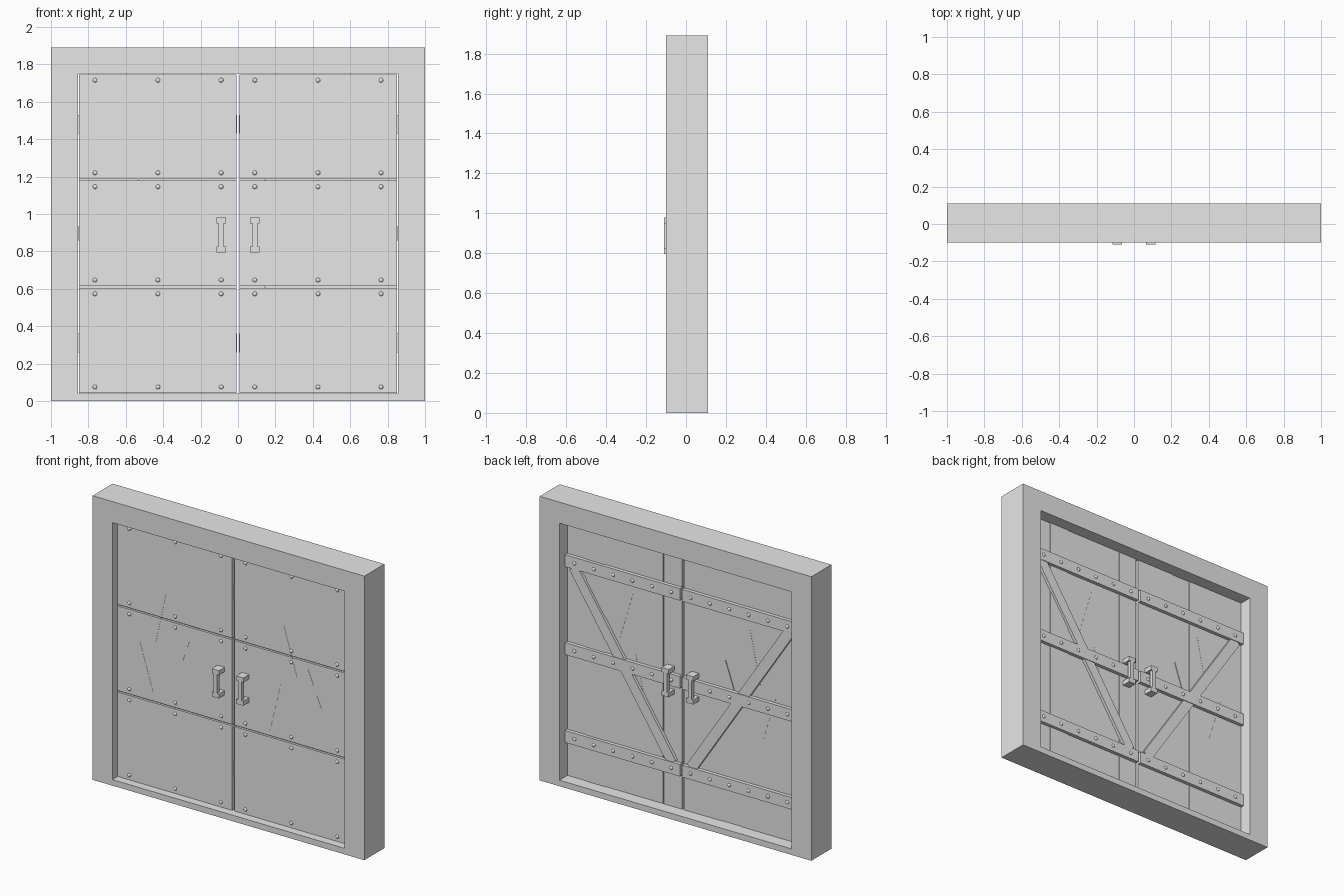
import bpy
import math
from mathutils import Matrix

cube = bpy.data.objects.get("Cube")
if cube:
    bpy.data.objects.remove(cube, do_unlink=True)

grey = bpy.data.materials.new("plain_grey")
grey.use_nodes = True
grey.diffuse_color = (0.8, 0.8, 0.8, 1)
grey.node_tree.nodes["Principled BSDF"].inputs["Base Color"].default_value = (0.8, 0.8, 0.8, 1)


def finish(name):
    obj = bpy.context.object
    obj.name = name
    obj.data.materials.append(grey)
    return obj


def box(name, x0, x1, y0, y1, z0, z1):
    bpy.ops.mesh.primitive_cube_add(size=1)
    obj = finish(name)
    obj.data.transform(Matrix.Diagonal((abs(x1 - x0), y1 - y0, z1 - z0, 1)))
    obj.location = ((x0 + x1) / 2, (y0 + y1) / 2, (z0 + z1) / 2)
    return obj


def beam(name, start, end, width, y0, y1):
    """Slanted board between two (x, z) points."""
    dx, dz = end[0] - start[0], end[1] - start[1]
    half = math.hypot(dx, dz) / 2
    obj = box(name, -width / 2, width / 2, y0, y1, -half, half)
    obj.location.x = (start[0] + end[0]) / 2
    obj.location.z = (start[1] + end[1]) / 2
    obj.rotation_euler.y = math.atan2(dx, dz)


def rivet(name, x, y, z):
    bpy.ops.mesh.primitive_uv_sphere_add(segments=12, ring_count=8, radius=0.012)
    obj = finish(name)
    obj.data.transform(Matrix.Diagonal((1, 0.7, 1, 1)))
    obj.location = (x, y, z)
    bpy.ops.object.shade_smooth_by_angle()


def handle(name, x, y, out):
    """Two feet joined by a slim grip; out is the facing along y."""
    tip = y + out * 0.06
    lo, hi = min(y, tip), max(y, tip)
    for label, z in (("lower", 0.795), ("upper", 0.95)):
        box(f"{name}_{label}_foot", x - 0.026, x + 0.026, lo, hi, z, z + 0.03)
    inner = tip - out * 0.026
    box(name + "_grip", x - 0.013, x + 0.013, min(inner, tip), max(inner, tip), 0.82, 0.955)


OPEN_X, SILL, HEAD = 0.855, 0.04, 1.75
FRONT, PLATE_BACK, BACK = -0.05, -0.035, 0.03
PLANK = OPEN_X / 6

# Surrounding frame cut from one solid block
frame = box("frame", -1, 1, -0.1, 0.11, 0, 1.89)
cutter = box("frame_cutter", -OPEN_X, OPEN_X, -1, 1, SILL, HEAD)
cutter.hide_render = True
cutter.hide_viewport = True
cut = frame.modifiers.new("opening", "BOOLEAN")
cut.object = cutter
cut.solver = "EXACT"

for side, s in (("left", 1), ("right", -1)):
    # Upright planks, one slightly proud or sunk in each leaf
    for i in range(6):
        x0 = max(i * PLANK, 0.008) + (0.004 if i == 1 and s > 0 else 0)
        x1 = min((i + 1) * PLANK, OPEN_X - 0.004)
        step = 0.004 if (s, i) == (1, 4) else -0.004 if (s, i) == (-1, 2) else 0
        box(f"{side}_plank_{i}", s * x0, s * x1, PLATE_BACK, BACK + step, SILL + 0.003, HEAD - 0.003)

    # Front sheets with rivets along their upper and lower edges
    for i, (z0, z1) in enumerate(((0.043, 0.605), (0.615, 1.178), (1.188, 1.747))):
        box(f"{side}_sheet_{i}", s * 0.008, s * (OPEN_X - 0.004), FRONT, PLATE_BACK, z0, z1)
        for x in (0.09, 0.428, 0.765):
            for z in (z0 + 0.032, z1 - 0.032):
                rivet(f"{side}_sheet_rivet", s * x, FRONT, z)

    # Back battens with one rivet per plank
    for z in (0.31, 0.895, 1.48):
        box(f"{side}_batten", s * 0.008, s * (OPEN_X - 0.003), BACK, BACK + 0.024, z - 0.04, z + 0.04)
        for i in range(6):
            rivet(f"{side}_batten_rivet", s * (i + 0.5) * PLANK, BACK + 0.024, z)

    # Diagonal brace
    beam(f"{side}_brace", (s * 0.795, 1.445), (s * 0.07, 0.345), 0.07, BACK, BACK + 0.02)

    # Hinge leaves on the door edges
    for z in (0.31, 1.48):
        box(f"{side}_hinge", s * 0.849, s * 0.858, -0.03, 0.02, z - 0.05, z + 0.05)
        box(f"{side}_inner_hinge", s * 0.006, s * 0.01, -0.03, 0.02, z - 0.05, z + 0.05)

    # Handles on both faces
    handle(f"{side}_front_handle", s * 0.09, FRONT, -1)
    handle(f"{side}_back_handle", s * 0.09, BACK, 1)

# Fine scratches running through the leaves
scratches = (
    ((-0.49, 1.38), (-0.57, 1.01)), ((-0.69, 0.99), (-0.59, 0.67)),
    ((-0.31, 1.12), (-0.39, 0.89)), ((0.37, 1.38), (0.47, 1.05)),
    ((0.35, 0.98), (0.27, 0.65)), ((0.55, 1.13), (0.65, 0.89)),
)
for start, end in scratches:
    beam("scratch", start, end, 0.003, FRONT - 0.001, BACK + 0.001)
